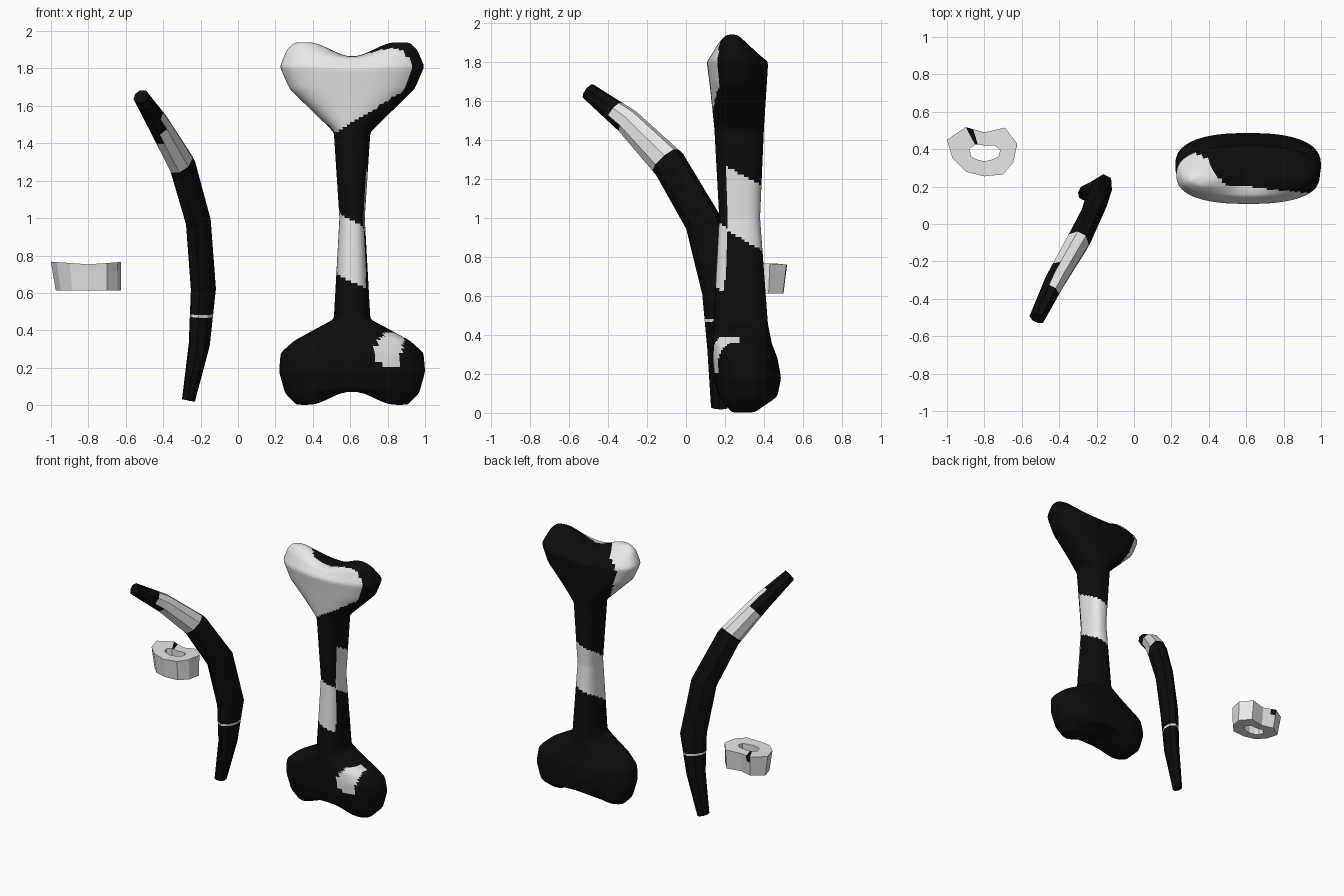
import bpy, bmesh, math
from mathutils import Vector

if "Cube" in bpy.data.objects:
    bpy.data.objects.remove(bpy.data.objects["Cube"])


def material(name, rgb):
    m = bpy.data.materials.new(name)
    m.diffuse_color = (*rgb, 1)
    m.use_nodes = True
    m.node_tree.nodes["Principled BSDF"].inputs["Base Color"].default_value = m.diffuse_color
    return m


MATS = [material("black", (0.004, 0.004, 0.004)), material("bone white", (0.8, 0.8, 0.8))]


def lerp_table(pts, x):
    """Piecewise linear lookup."""
    if x <= pts[0][0]:
        return pts[0][1]
    for (a, va), (b, vb) in zip(pts, pts[1:]):
        if x <= b:
            return va + (vb - va) * (x - a) / (b - a)
    return pts[-1][1]


def loft(bm, rings, closed=False):
    """Skin a list of point rings with quads; returns rings of verts."""
    vr = [[bm.verts.new(p) for p in r] for r in rings]
    n = len(vr[0])
    pairs = list(zip(vr, vr[1:])) + ([(vr[-1], vr[0])] if closed else [])
    for a, b in pairs:
        for k in range(n):
            bm.faces.new((a[k], a[(k + 1) % n], b[(k + 1) % n], b[k]))
    return vr


def finish(name, bm, is_white, smooth=False):
    bmesh.ops.recalc_face_normals(bm, faces=bm.faces)
    bm.normal_update()
    for f in bm.faces:
        f.smooth = smooth
        f.material_index = 1 if is_white(f) else 0
    me = bpy.data.meshes.new(name)
    bm.to_mesh(me)
    bm.free()
    for m in MATS:
        me.materials.append(m)
    ob = bpy.data.objects.new(name, me)
    bpy.context.collection.objects.link(ob)
    return ob


# --- Long bone: rows of (middle z, end z, half width, front y, back y) ---
CX, N = 0.61, 64
rows = [
    (0.085, 0.002, 0.27, 0.28, 0.30),
    (0.08, 0.003, 0.30, 0.21, 0.38),
    (0.09, 0.065, 0.36, 0.165, 0.47),
    (0.18, 0.18, 0.392, 0.14, 0.488),
    (0.28, 0.28, 0.383, 0.135, 0.47),
    (0.36, 0.345, 0.31, 0.135, 0.44),
    (0.46, 0.46, 0.098, 0.14, 0.42),
    (1.00, 1.00, 0.068, 0.17, 0.38),
    (1.46, 1.46, 0.098, 0.145, 0.40),
    (1.69, 1.69, 0.335, 0.12, 0.415),
    (1.80, 1.81, 0.388, 0.105, 0.422),
    (1.85, 1.90, 0.35, 0.15, 0.33),
    (1.855, 1.938, 0.31, 0.19, 0.28),
    (1.855, 1.94, 0.27, 0.23, 0.245),
]


def bone_ring(zm, ze, hw, y0, y1):
    pts = []
    for k in range(N):
        a = 2 * math.pi * (k + 0.5) / N
        u = math.copysign(abs(math.cos(a)) ** 0.8, math.cos(a))
        v = math.copysign(abs(math.sin(a)) ** 0.8, math.sin(a))
        lift = min(1, abs(u) / 0.78)
        lift = lift * lift * (3 - 2 * lift) * 0.5 + lift * 0.5
        pts.append((CX + hw * u, (y0 + y1) / 2 + v * (y1 - y0) / 2, zm + (ze - zm) * lift))
    return pts


fine = []
for a, b in zip(rows, rows[1:]):
    steps = max(2, math.ceil(max(abs(p - q) for p, q in zip(a, b)) / 0.014))
    fine += [[p + (q - p) * i / steps for p, q in zip(a, b)] for i in range(steps)]
fine.append(rows[-1])

bm = bmesh.new()
vr = loft(bm, [bone_ring(*r) for r in fine])
for ring in (vr[0], vr[-1]):
    for k in range(N // 2 - 1):
        bm.faces.new((ring[k], ring[k + 1], ring[N - 2 - k], ring[N - 1 - k]))
for _ in range(3):
    bmesh.ops.smooth_vert(bm, verts=bm.verts, factor=0.5, use_axis_x=True, use_axis_y=True, use_axis_z=True)

HEAD_Y = [(0.22, 0.43), (0.29, 0.40), (0.40, 0.34), (0.48, 0.21), (0.60, 0.20), (0.93, 0.165)]
# outline of the pale spot on the lower right knob: left and right edge by height
SPOT_L = [(0.20, 0.78), (0.25, 0.735), (0.32, 0.735), (0.385, 0.785)]
SPOT_R = [(0.20, 0.85), (0.36, 0.89)]


def bone_white(f):
    x, y, z = f.calc_center_median()
    if z > 1.4:  # upper head
        return y < lerp_table(HEAD_Y, x) and z > max(1.66 - 0.9 * (x - 0.28), 1.46 + 0.62 * (x - 0.53))
    if z > 0.5:  # spiral wrap around the shaft
        t = (math.atan2(y - 0.275, x - 0.603) + math.radians(43)) / (2 * math.pi) % 1
        return abs(z - (1.10 - 0.315 * t)) < 0.165
    return y < 0.28 and 0.20 < z < 0.385 and lerp_table(SPOT_L, z) < x < lerp_table(SPOT_R, z)


finish("long_bone", bm, bone_white, smooth=True)

# --- Rib: curved path with (x, y, z, in-plane radius, side radius) ---
path = [
    (-0.518, -0.502, 1.65, 0.042, 0.042),
    (-0.42, -0.30, 1.495, 0.066, 0.056),
    (-0.295, -0.085, 1.275, 0.088, 0.064),
    (-0.212, 0.087, 0.98, 0.096, 0.058),
    (-0.185, 0.175, 0.62, 0.096, 0.058),
    (-0.207, 0.175, 0.325, 0.066, 0.052),
    (-0.265, 0.17, 0.025, 0.042, 0.032),
]
side = Vector((0.89, -0.46, 0))
tang = []
for i in range(len(path)):
    p = Vector(path[max(i - 1, 0)][:3])
    q = Vector(path[min(i + 1, len(path) - 1)][:3])
    tang.append((q - p).normalized())


def rib_ring(i):
    x, y, z, a, b = path[i]
    s = (side - tang[i] * side.dot(tang[i])).normalized()
    w = tang[i].cross(s)
    return [Vector((x, y, z)) + s * b * 1.04 * math.cos(t) + w * a * 1.04 * math.sin(t)
            for t in (2 * math.pi * (k + 0.5) / 8 for k in range(8))]


def mix(i, f):
    return [p.lerp(q, f) for p, q in zip(R[i], R[i + 1])]


R = [rib_ring(i) for i in range(len(path))]
rings = [R[0], mix(0, 0.68), R[1], mix(1, 0.22), mix(1, 0.9), R[2], R[3], R[4],
         mix(4, 0.45), mix(4, 0.50), R[5], R[6]]
bm = bmesh.new()
vr = loft(bm, rings)
bm.faces.new(vr[0])
bm.faces.new(vr[-1])


def rib_white(f):
    x, y, z = f.calc_center_median()
    if len(f.verts) != 4:
        return False
    lo, hi = min(v.co.z for v in f.verts), max(v.co.z for v in f.verts)
    d = f.normal.dot(side)
    if -0.27 < y < -0.11 and 1.25 < z < 1.52 and hi - lo > 0.12:
        return True          # main pale section
    if z > 1.38 and -0.36 < y < -0.2:
        return d > 0.2 or f.normal.z > 0.6   # stepped upper border
    return z < 0.6 and hi - lo < 0.06        # thin ring


finish("rib", bm, rib_white)

# --- Vertebra: pairs of outer and hole points ---
outline = [
    (-1.0, .45, -.88, .40), (-.97, .35, -.87, .36), (-.90, .28, -.84, .345),
    (-.80, .255, -.80, .335), (-.70, .265, -.755, .345), (-.645, .33, -.725, .36),
    (-.625, .43, -.715, .395), (-.69, .515, -.745, .42), (-.80, .49, -.80, .42),
    (-.86, .507, -.835, .425), (-.90, .518, -.85, .425),
]


def vert_ring(o, z, s=1.0, tilt=0.0):
    return [(-0.80 + (p[o] + 0.80) * (s if p[o] < -0.8 else 1), 0.38 + (p[o + 1] - 0.38) * s,
             z + tilt * abs(p[o] + 0.8)) for p in outline]


bm = bmesh.new()
loft(bm, [vert_ring(0, 0.612, 0.87), vert_ring(0, 0.715, 0.96), vert_ring(0, 0.753, 1, 0.07),
          vert_ring(2, 0.753, 1, 0.07), vert_ring(2, 0.612)], closed=True)


def vertebra_white(f):
    x, y, z = f.calc_center_median()
    return not (-0.885 < x < -0.845 and y > 0.44 and z > 0.72)


finish("vertebra", bm, vertebra_white)
